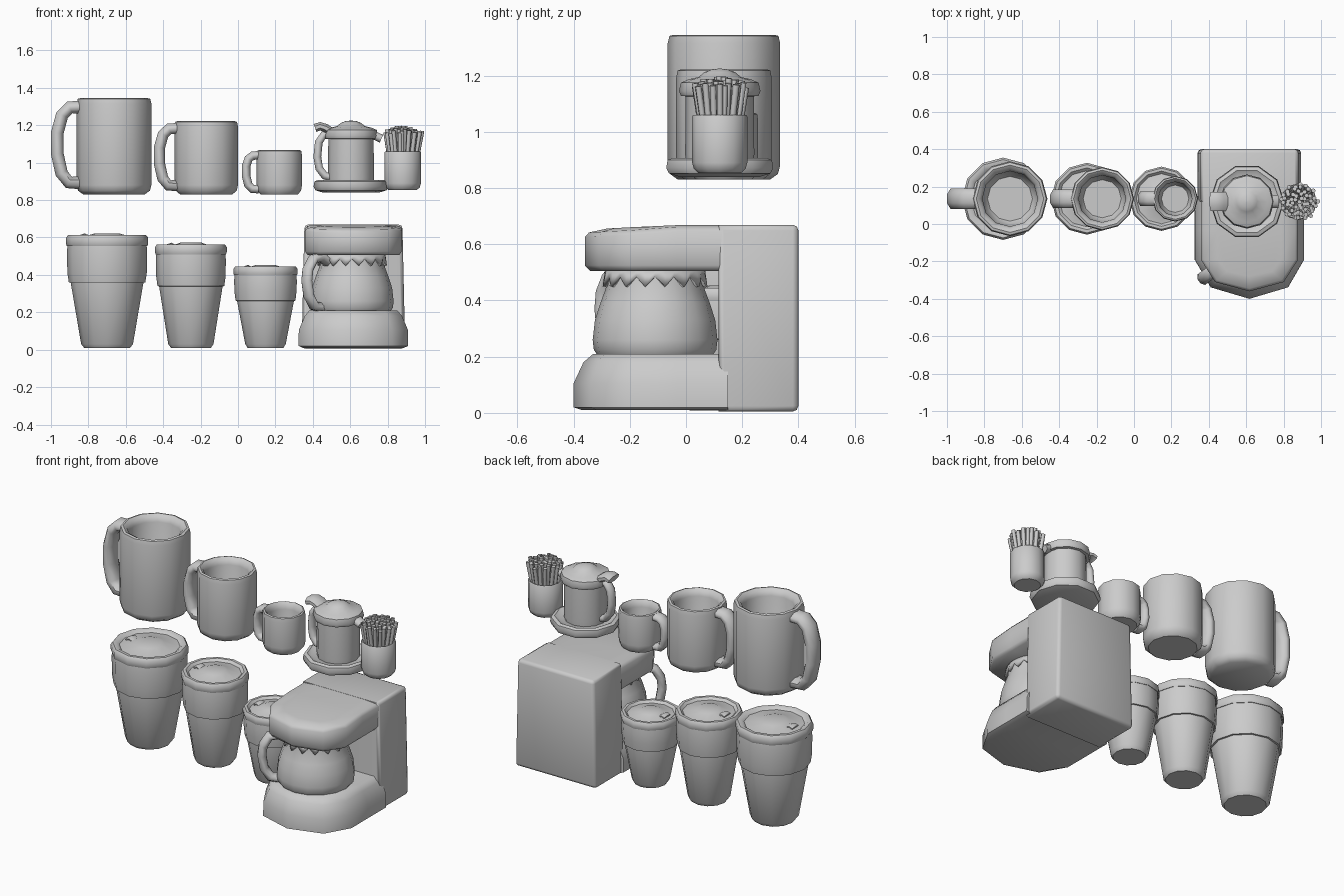
import bpy, bmesh, math, random
from mathutils import Vector, Matrix

if "Cube" in bpy.data.objects:
    bpy.data.objects.remove(bpy.data.objects["Cube"])

random.seed(4)
YC = 0.135  # shared depth of mugs and cups


def finish(name, bm, angle=40):
    bmesh.ops.remove_doubles(bm, verts=bm.verts, dist=1e-5)
    bmesh.ops.recalc_face_normals(bm, faces=bm.faces)
    me = bpy.data.meshes.new(name)
    bm.to_mesh(me)
    bm.free()
    me.shade_smooth()
    me.set_sharp_from_angle(angle=math.radians(angle))
    ob = bpy.data.objects.new(name, me)
    bpy.context.collection.objects.link(ob)
    return ob


def loft(name, rings, angle=40, closed_ends=True):
    """Skin a list of equal-length point loops."""
    bm = bmesh.new()
    loops = [[bm.verts.new(p) for p in r] for r in rings]
    n = len(rings[0])
    for a, b in zip(loops, loops[1:]):
        for i in range(n):
            j = (i + 1) % n
            bm.faces.new((a[i], a[j], b[j], b[i]))
    if closed_ends:
        bm.faces.new(loops[0])
        bm.faces.new(loops[-1])
    return finish(name, bm, angle)


def lathe(name, x, y, profile, segs=12, angle=40):
    ang = [2 * math.pi * i / segs for i in range(segs)]
    return loft(name, [[(x + max(r, .002) * math.cos(a), y + max(r, .002) * math.sin(a), z)
                        for a in ang] for r, z in profile], angle)


def sweep(name, origin, direction, path, thick, width, segs=8):
    """Oval tube along a path of (distance outward, z) in a vertical plane."""
    d = Vector((direction[0], direction[1], 0)).normalized()
    side = Vector((-d.y, d.x, 0))
    o = Vector((origin[0], origin[1], 0))
    pts = [o + d * u + Vector((0, 0, z)) for u, z in path]
    rings = []
    for i, p in enumerate(pts):
        t = (pts[min(i + 1, len(pts) - 1)] - pts[max(i - 1, 0)]).normalized()
        nrm = t.cross(side)
        ring = []
        for k in range(segs):
            a = 2 * math.pi * (k + .5) / segs
            ring.append(p + nrm * thick / 2 * math.cos(a) * 1.08 + side * width / 2 * math.sin(a) * 1.08)
        rings.append(ring)
    return loft(name, rings, 60)


# Mugs: x, radius, top, reach of handle, handle thickness
MUG_Z = .83
for tag, x, r, top, reach, th in (("large", -.663, .2, 1.345, .337, .068),
                                  ("medium", -.17, .17, 1.222, .28, .06),
                                  ("small", .22, .122, 1.067, .2, .046)):
    h = top - MUG_Z
    lathe(tag + "_mug", x, YC, [(0, MUG_Z), (r * .82, MUG_Z), (r * .96, MUG_Z + .02), (r, MUG_Z + .05),
                                (r, top - .03), (r * .97, top - .004), (r * .9, top), (r * .8, top - .012),
                                (r * .74, top - .04), (r * .72, MUG_Z + .07), (r * .6, MUG_Z + .04),
                                (0, MUG_Z + .04)])
    m = reach - th / 2
    sweep(tag + "_mug_handle", (x, YC), (-1, 0),
          [(r * .9, top - .05 * h - th / 3), (r + (m - r) * .35, top - .03 * h - th / 2),
           (r + (m - r) * .75, top - .13 * h - th / 3), (m, MUG_Z + h * .64), (m, MUG_Z + h * .42),
           (r + (m - r) * .78, MUG_Z + h * .22), (r + (m - r) * .4, MUG_Z + h * .125),
           (r * .9, MUG_Z + h * .12)], th, th * 1.65)

# Takeaway cups: x, lid radius, band bottom, lid bottom, lid top
for tag, x, R, zb, zl, zt in (("large", -.7, .22, .36, .555, .612),
                              ("medium", -.252, .192, .34, .51, .562),
                              ("small", .147, .172, .262, .398, .444)):
    lathe(tag + "_cup", x, YC, [(0, .008), (.55 * R, .008), (.63 * R, .03), (.885 * R, zb), (.885 * R, zb + .01),
                                (.885 * R, zl), (0, zl)])
    lathe(tag + "_cup_sleeve", x, YC, [(.87 * R, zb - .002), (.93 * R, zb), (.965 * R, zb + .05), (.975 * R, zl - .03),
                                       (.96 * R, zl + .005), (.87 * R, zl + .005)])
    lathe(tag + "_cup_lid", x, YC, [(.9 * R, zl), (.98 * R, zl), (R, zl + .012), (R, zt - .014), (.95 * R, zt),
                                    (.86 * R, zt), (.78 * R, zt - .014), (.7 * R, zt - .012),
                                    (.38 * R, zt + .004), (.3 * R, zt + .01), (0, zt + .01)])
    sweep(tag + "_cup_sip_tab", (x, YC), (-1, 0),
          [(.45 * R, zt - .008), (.55 * R, zt + .002), (.65 * R, zt - .006)], .016, .06)

# Coffee machine
MX = .617


def plan(hw, front, back, z, drop=0, segs=4):
    """Outline with a square back and a faceted round front."""
    pts = [(MX - hw, back, z), (MX + hw, back, z), (MX + hw, -.03, z)]
    yc, ry = -.19, -.19 - front
    for i in range(segs + 1):
        a = math.pi * i / segs
        pts.append((MX + hw * math.cos(a), yc - ry * math.sin(a), z - drop * (.6 + .4 * math.sin(a))))
    return pts + [(MX - hw, -.03, z)]


loft("machine_base", [plan(.27, -.37, .15, .01), plan(.293, -.4, .15, .02), plan(.292, -.4, .15, .105),
                      plan(.26, -.365, .15, .18), plan(.235, -.33, .15, .21)], 60)
loft("machine_head", [plan(.245, -.34, .15, .505), plan(.258, -.36, .15, .525), plan(.26, -.36, .15, .645, .02),
                      plan(.245, -.345, .15, .662, .02), plan(.17, -.28, .15, .668, .012)], 60)
bm = bmesh.new()
bmesh.ops.create_cube(bm, size=1)
for v in bm.verts:
    hw = .262 if v.co.z > 0 else .277
    v.co = (MX + 2 * v.co.x * hw, .2575 + v.co.y * .285, .337 + v.co.z * .664)
bmesh.ops.bevel(bm, geom=[e for e in bm.edges if min(v.co.y for v in e.verts) > .2 or
                          abs(e.verts[0].co.x - e.verts[1].co.x) < .05], offset=.02, segments=2,
                affect='EDGES', profile=.5)
finish("machine_tower", bm, 60)

# Glass jug with zigzag collar
JX, JY = .61, -.11
lathe("jug", JX, JY, [(0, .205), (.205, .205), (.218, .225), (.222, .26), (.214, .33), (.195, .39), (.176, .44),
                      (.17, .5), (0, .51)], 16, 50)
bm = bmesh.new()
N = 32
top, bot = [], []
for i in range(N):
    a = 2 * math.pi * i / N
    rb = .19 if i % 2 else .178
    top.append(bm.verts.new((JX + .178 * math.cos(a), JY + .178 * math.sin(a), .508)))
    bot.append(bm.verts.new((JX + rb * math.cos(a), JY + rb * math.sin(a), .45 if i % 2 else .485)))
for i in range(N):
    j = (i + 1) % N
    bm.faces.new((bot[i], bot[j], top[j], top[i]))
collar = finish("jug_zigzag_collar", bm)
collar.modifiers.new("thickness", 'SOLIDIFY').thickness = .015
sweep("jug_handle", (JX, JY), (-.8, -.6),
      [(.16, .47), (.21, .495), (.26, .485), (.295, .43), (.303, .37), (.29, .29), (.255, .235), (.2, .225)],
      .05, .07)

# Small creamer on a saucer
CX, CY = .604, .12
lathe("saucer", CX, CY, [(0, .84), (.15, .84), (.19, .852), (.2, .872), (.195, .9), (.175, .907), (.15, .893),
                         (0, .89)], 10)
lathe("creamer_body", CX, CY, [(0, .885), (.12, .885), (.123, .92), (.121, 1.14), (0, 1.14)])
lathe("creamer_lid", CX, CY, [(.11, 1.125), (.138, 1.128), (.145, 1.145), (.138, 1.175), (.11, 1.187), (.075, 1.195),
                              (.055, 1.212), (.03, 1.222), (0, 1.225)])
sweep("creamer_spout", (CX, CY), (1, 0), [(.09, 1.15), (.13, 1.143), (.163, 1.128)], .045, .07)
sweep("creamer_handle", (CX, CY), (-1, 0),
      [(.11, 1.145), (.145, 1.15), (.172, 1.11), (.18, 1.03), (.17, .97), (.14, .93), (.1, .92)], .042, .06)
sweep("creamer_thumb_rest", (CX, CY), (-1, 0), [(.1, 1.16), (.135, 1.185), (.165, 1.195), (.192, 1.185)], .045, .1)

# Stirrer sticks in a holder
SX, SY = .88, .12
lathe("stick_holder", SX, SY, [(0, .853), (.075, .853), (.092, .868), (.098, .89), (.098, 1.055), (.094, 1.06),
                               (.085, 1.055), (.082, .88), (0, .88)])
bm = bmesh.new()
for i in range(56):
    f, a = math.sqrt((i + .5) / 56), i * 2.39996
    d = Vector((math.cos(a), math.sin(a), 0))
    p = Vector((SX, SY, .89)) + d * f * .052
    q = Vector((SX, SY, 1.2 - .03 * f * f - random.uniform(0, .015))) + d * f * .1
    q += Vector((random.uniform(-.006, .006), random.uniform(-.006, .006), 0))
    mat = Matrix.Translation((p + q) / 2) @ (q - p).to_track_quat('Z', 'Y').to_matrix().to_4x4()
    bmesh.ops.create_cone(bm, cap_ends=True, segments=6, radius1=.011, radius2=.012, depth=(q - p).length,
                          matrix=mat)
finish("stirrer_sticks", bm, 65)
